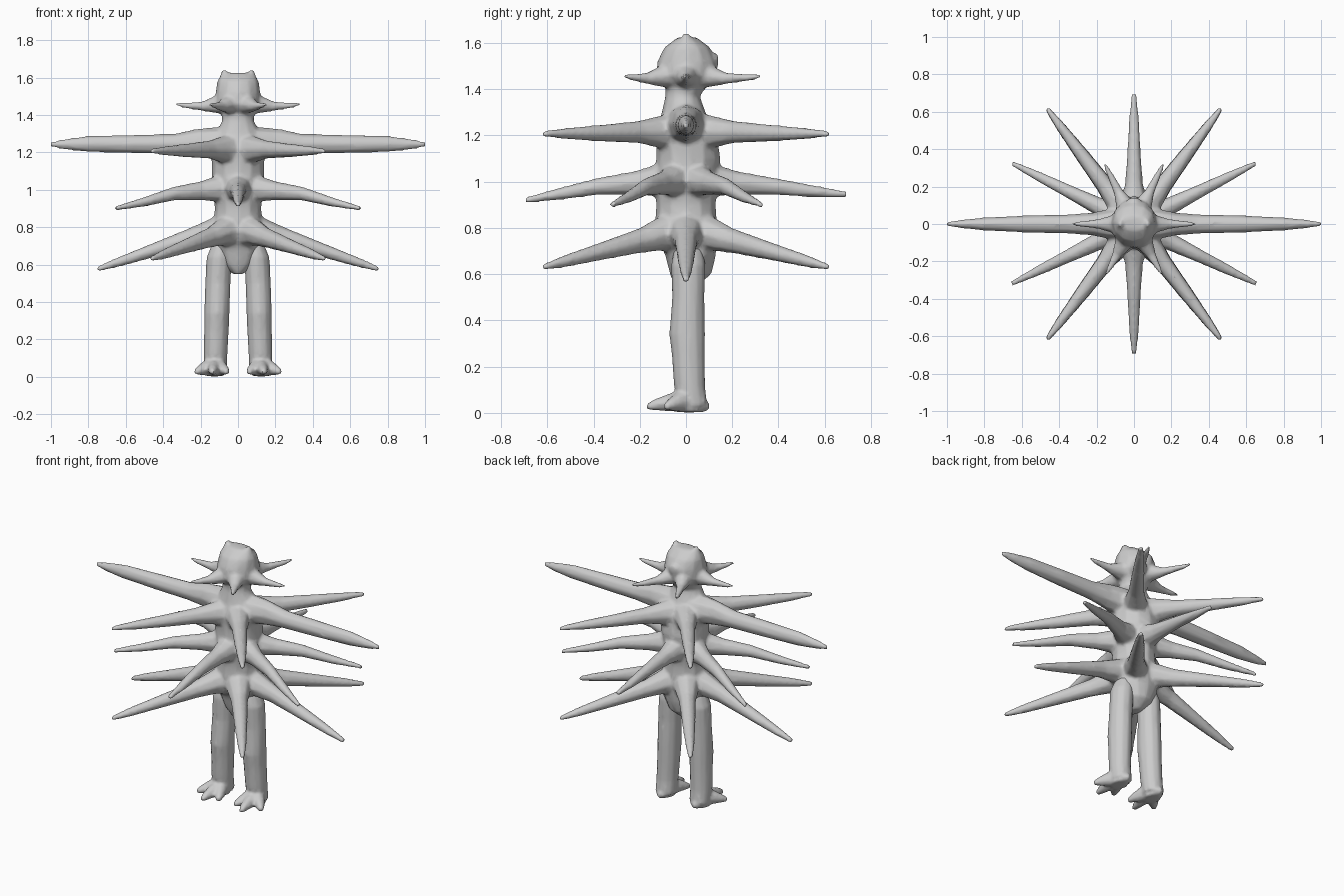
import bpy, bmesh, math
from mathutils import Vector

grey = bpy.data.materials.new("pale grey")
grey.diffuse_color = (0.6, 0.6, 0.6, 1)
Z = Vector((0, 0, 1))


def loft(bm, rings, u, v, sides=10):
    """Closed tube through rings of (centre, radius along u, radius along v)."""
    loops = []
    for c, ru, rv in rings:
        loops.append([bm.verts.new(Vector(c) + u * ru * math.cos(a) + v * rv * math.sin(a))
                      for a in (2 * math.pi * k / sides for k in range(sides))])
    for a, b in zip(loops, loops[1:]):
        for k in range(sides):
            n = (k + 1) % sides
            bm.faces.new((a[k], a[n], b[n], b[k]))
    bm.faces.new(loops[0][::-1])
    bm.faces.new(loops[-1])


def column(bm, rows, sides=12):
    """Upright tube from rows of (z, x, y, x radius, y radius)."""
    loft(bm, [((x, y, z), rx, ry) for z, x, y, rx, ry in rows],
         Vector((1, 0, 0)), Vector((0, 1, 0)), sides)


def spike(bm, angle, rows, origin=(0, 0)):
    """Radial tube from rows of (distance, z, half width, half height)."""
    a = math.radians(angle)
    d = Vector((math.cos(a), math.sin(a), 0))
    o = Vector((origin[0], origin[1], 0))
    loft(bm, [(o + d * r + Z * z, w, h) for r, z, w, h in rows],
         Vector((-d.y, d.x, 0)), Z, 8)


def finish(name, bm, voxel=0.011, smooth=4):
    """Fuse the overlapping tubes into one smooth skin."""
    bmesh.ops.recalc_face_normals(bm, faces=bm.faces[:])
    me = bpy.data.meshes.new(name)
    bm.to_mesh(me)
    bm.free()
    me.materials.append(grey)
    ob = bpy.data.objects.new(name, me)
    bpy.context.collection.objects.link(ob)
    m = ob.modifiers.new("fuse", 'REMESH')
    m.mode, m.voxel_size, m.use_smooth_shade = 'VOXEL', voxel, True
    m = ob.modifiers.new("soften", 'SMOOTH')
    m.factor, m.iterations = 0.5, smooth
    m = ob.modifiers.new("simplify", 'DECIMATE')
    m.ratio = 0.4


bm = bmesh.new()

# Trunk, neck and head
column(bm, [
    (0.55, 0, 0.00, 0.03, 0.05), (0.60, 0, 0.02, 0.09, 0.09),
    (0.68, 0, 0.02, 0.13, 0.11), (0.78, 0, 0.00, 0.135, 0.135),
    (0.90, 0, 0.00, 0.125, 0.13), (1.00, 0, 0.00, 0.135, 0.135),
    (1.10, 0, 0.01, 0.142, 0.14), (1.22, 0, 0.00, 0.14, 0.13),
    (1.30, 0, -0.01, 0.12, 0.095), (1.37, 0, -0.015, 0.085, 0.075),
    (1.41, 0, 0.00, 0.09, 0.09), (1.46, 0, 0.00, 0.125, 0.13),
    (1.52, 0, 0.005, 0.12, 0.13), (1.58, 0, 0.005, 0.112, 0.10),
    (1.625, 0, 0.005, 0.085, 0.04)])

# Small crest horns on the crown and the bump behind the head
for s in (-1, 1):
    column(bm, [(1.56, 0.08 * s, 0, 0.035, 0.04), (1.64, 0.073 * s, 0, 0.012, 0.015)], 6)
spike(bm, 90, [(0.05, 1.52, 0.06, 0.05), (0.14, 1.525, 0.03, 0.03)])

# Ring of short head spikes
for angle, reach in ((0, 0.33), (180, 0.33), (64, 0.36), (116, 0.36), (241, 0.31), (299, 0.31)):
    spike(bm, angle, [(0.04, 1.47, 0.08, 0.07), (0.13, 1.455, 0.045, 0.045),
                      (0.19, 1.447, 0.027, 0.026), (reach * 0.82, 1.45, 0.018, 0.016),
                      (reach, 1.455, 0.009, 0.010)])

# Long outstretched arms
for angle in (0, 180):
    spike(bm, angle, [(0.02, 1.24, 0.10, 0.09), (0.12, 1.25, 0.085, 0.085),
                      (0.22, 1.252, 0.062, 0.075), (0.34, 1.245, 0.053, 0.055),
                      (0.55, 1.245, 0.048, 0.050), (0.80, 1.245, 0.036, 0.044),
                      (0.93, 1.243, 0.022, 0.028), (1.005, 1.243, 0.010, 0.012)])

# Upper tier
for angle in (53, 127, 233, 307):
    spike(bm, angle, [(0.02, 1.21, 0.10, 0.10), (0.15, 1.215, 0.065, 0.07),
                      (0.25, 1.215, 0.048, 0.05), (0.45, 1.21, 0.038, 0.038),
                      (0.65, 1.208, 0.027, 0.025), (0.775, 1.207, 0.014, 0.013)])

# Middle tier
for angle, tip in ((90, 0.945), (270, 0.92), (26.5, 0.90), (153.5, 0.90), (206, 0.90), (334, 0.90)):
    reach = 0.695 if angle in (90, 270) else 0.73
    spike(bm, angle, [(0.02, 1.01, 0.10, 0.09), (0.13, 1.005, 0.07, 0.07),
                      (0.22, 0.995, 0.048, 0.052), (0.38, 0.98, 0.037, 0.038),
                      (0.56, 0.5 * (0.97 + tip), 0.028, 0.026), (reach, tip, 0.014, 0.013)])

# Lower drooping tier
for angle in (0, 180, 53, 127, 233, 307):
    reach, tip = (0.755, 0.575) if angle % 180 == 0 else (0.775, 0.63)
    spike(bm, angle, [(0.02, 0.79, 0.11, 0.11), (0.14, 0.775, 0.072, 0.075),
                      (0.25, 0.745, 0.05, 0.055)] +
          [(0.25 + (reach - 0.25) * t, 0.745 + (tip - 0.745) * t, w, w)
           for t, w in ((0.4, 0.040), (0.78, 0.027), (1, 0.014))])
finish("spiked_body", bm)

# Legs with clawed feet
for side, s in (("left", 1), ("right", -1)):
    bm = bmesh.new()
    column(bm, [(0.03, 0.12 * s, 0.03, 0.062, 0.062), (0.12, 0.12 * s, 0.015, 0.064, 0.068),
                (0.25, 0.115 * s, 0.01, 0.066, 0.072), (0.34, 0.113 * s, 0.005, 0.068, 0.078),
                (0.50, 0.108 * s, 0.01, 0.068, 0.07), (0.64, 0.10 * s, 0.01, 0.068, 0.075),
                (0.72, 0.085 * s, 0.01, 0.05, 0.06)])
    # Front toes, outer toe and heel
    for angle, reach in ((-116, 0.15), (-85, 0.185), (-45, 0.15), (90, 0.085)):
        a = angle if s > 0 else 180 - angle
        spike(bm, a, [(0.0, 0.05, 0.05, 0.05), (0.07, 0.048, 0.038, 0.043),
                      (reach * 0.8, 0.036, 0.026, 0.026), (reach, 0.026, 0.013, 0.015)],
              (0.122 * s, 0.015))
    column(bm, [(0.003, 0.125 * s, 0.02, 0.05, 0.06), (0.05, 0.125 * s, 0.0, 0.06, 0.07)], 8)
    finish(side + "_leg", bm, 0.01, 3)
